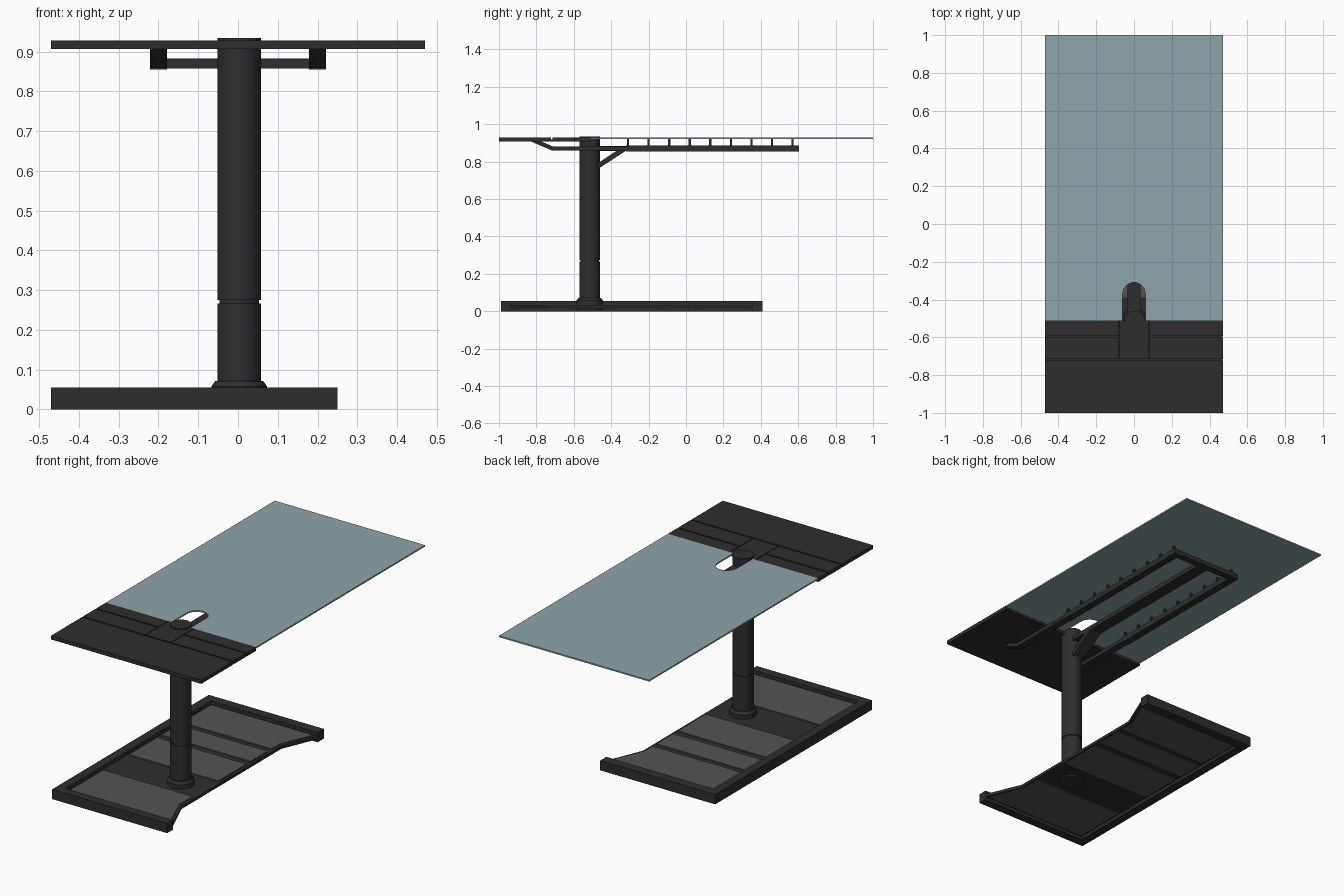
import bpy, bmesh, math
from mathutils import Vector

cube = bpy.data.objects.get("Cube")
if cube:
    bpy.data.objects.remove(cube, do_unlink=True)


def material(name, colour):
    mat = bpy.data.materials.new(name)
    mat.use_nodes = True
    mat.diffuse_color = (*colour, 1)
    mat.node_tree.nodes["Principled BSDF"].inputs["Base Color"].default_value = (*colour, 1)
    return mat


DARK = material("dark metal", (0.027, 0.027, 0.027))
GREY = material("grey panel", (0.088, 0.088, 0.088))
GLASS = material("blue grey glass", (0.27, 0.375, 0.395))


def finish(name, bm, mat):
    bmesh.ops.recalc_face_normals(bm, faces=bm.faces[:])
    mesh = bpy.data.meshes.new(name)
    bm.to_mesh(mesh)
    bm.free()
    mesh.materials.append(mat)
    obj = bpy.data.objects.new(name, mesh)
    bpy.context.collection.objects.link(obj)
    return obj


def prism(name, outline, low, high, mat, axis="z"):
    """Extrude an outline along z (points are x, y) or x (points are y, z)."""
    bm = bmesh.new()
    place = (lambda a, b: (a, b, low)) if axis == "z" else (lambda a, b: (low, a, b))
    face = bm.faces.new([bm.verts.new(place(a, b)) for a, b in outline])
    grown = bmesh.ops.extrude_face_region(bm, geom=[face])["geom"]
    depth = high - low
    shift = Vector((0, 0, depth) if axis == "z" else (depth, 0, 0))
    bmesh.ops.translate(bm, vec=shift, verts=[v for v in grown if isinstance(v, bmesh.types.BMVert)])
    return finish(name, bm, mat)


def box(name, x, y, z, mat):
    return prism(name, [(x[0], y[0]), (x[1], y[0]), (x[1], y[1]), (x[0], y[1])], z[0], z[1], mat)


def lathe(name, profile, centre, mat):
    """Revolve a radius/height profile about a vertical axis."""
    bm = bmesh.new()
    verts = [bm.verts.new((centre[0] + r, centre[1], z)) for r, z in profile]
    edges = [bm.edges.new(pair) for pair in zip(verts, verts[1:])]
    bmesh.ops.spin(bm, geom=verts + edges, cent=(*centre, 0), axis=(0, 0, 1),
                   angle=math.tau, steps=40)
    bmesh.ops.remove_doubles(bm, verts=bm.verts[:], dist=0.0001)
    obj = finish(name, bm, mat)
    bpy.ops.object.select_all(action="DESELECT")
    obj.select_set(True)
    bpy.context.view_layer.objects.active = obj
    bpy.ops.object.shade_smooth_by_angle(angle=math.radians(30))
    return obj


# Three-sided base frame, open on the model's left
FRONT, BACK, POST_Y = -0.99, 0.41, -0.515
box("base_side_rail", (-0.47, -0.42), (FRONT, BACK), (0, 0.055), DARK)
box("base_front_rail", (-0.42, 0.25), (FRONT, -0.94), (0, 0.055), DARK)
box("base_back_rail", (-0.42, 0.25), (0.355, BACK), (0, 0.055), DARK)

# Floor plate with an edge that flares out to the two end rails
prism("base_plate", [(-0.42, -0.94), (0.25, -0.94), (0.165, -0.74), (0.165, 0.15),
                     (0.25, 0.355), (-0.42, 0.355)], 0.018, 0.034, DARK)


def floor_panel(name, y0, y1, flare0=0.0, flare1=0.0):
    outline = [(-0.41, y0), (0.15 + flare0, y0)]
    if flare0:
        outline.append((0.15, y0 + 0.19))
    if flare1:
        outline.append((0.15, y1 - 0.19))
    outline += [(0.15 + flare1, y1), (-0.41, y1)]
    prism(name, outline, 0.012, 0.04, GREY)


floor_panel("floor_panel_front", -0.93, -0.62, flare0=0.08)
floor_panel("floor_panel_middle", -0.39, -0.14)
floor_panel("floor_panel_narrow", -0.10, 0.05)
floor_panel("floor_panel_back", 0.085, 0.345, flare1=0.08)

# Telescopic column with flange, joint groove and cap
lathe("column", [(0, 0.01), (0.07, 0.01), (0.07, 0.058), (0.06, 0.072), (0.055, 0.072),
                 (0.055, 0.267), (0.05, 0.267), (0.05, 0.275), (0.055, 0.275),
                 (0.055, 0.935), (0, 0.935)], (0.003, POST_Y), DARK)

# Dark end of the table: backing plate with separate boards leaving grooves
box("table_backing", (-0.468, 0.468), (-0.998, -0.51), (0.907, 0.918), DARK)
box("table_front_board", (-0.47, 0.47), (-1, -0.722), (0.907, 0.928), DARK)
box("table_centre_board", (-0.078, 0.078), (-0.714, -0.51), (0.907, 0.928), DARK)
for side, x in (("right", (-0.47, -0.082)), ("left", (0.082, 0.47))):
    box("table_inner_board_" + side, x, (-0.714, -0.602), (0.907, 0.928), DARK)
    box("table_slim_board_" + side, x, (-0.594, -0.51), (0.907, 0.928), DARK)

# Glass top with a round-ended slot behind the column
slot = [(-0.06 * math.cos(math.pi * i / 16), -0.37 + 0.06 * math.sin(math.pi * i / 16))
        for i in range(17)]
prism("glass_top", [(-0.47, -0.51), (-0.06, -0.51), *slot, (0.06, -0.51),
                    (0.47, -0.51), (0.47, 1), (-0.47, 1)], 0.92, 0.928, GLASS)

# Under-frame side rails, rising to the table at the front, with glass pegs
rail = [(-0.83, 0.908), (-0.715, 0.859), (-0.32, 0.859), (-0.32, 0.855), (0.605, 0.855),
        (0.605, 0.885), (-0.32, 0.885), (-0.32, 0.88), (-0.71, 0.88), (-0.775, 0.908)]
for side, x in (("right", -0.2), ("left", 0.2)):
    prism("support_rail_" + side, rail, x - 0.021, x + 0.021, DARK, axis="x")
    for i in range(9):
        y = -0.31 + 0.11 * i
        box(f"glass_peg_{side}_{i + 1}", (x - 0.006, x + 0.006), (y - 0.006, y + 0.006),
            (0.885, 0.92), DARK)
box("support_crossbar", (-0.18, 0.18), (0.565, 0.605), (0.858, 0.883), DARK)

# Centre beam and diagonal brace from the column
box("centre_beam", (-0.035, 0.035), (-0.47, 0.57), (0.858, 0.883), DARK)
prism("diagonal_brace", [(-0.48, 0.755), (-0.46, 0.768), (-0.315, 0.862), (-0.365, 0.862),
                         (-0.48, 0.785)], -0.035, 0.035, DARK, axis="x")
